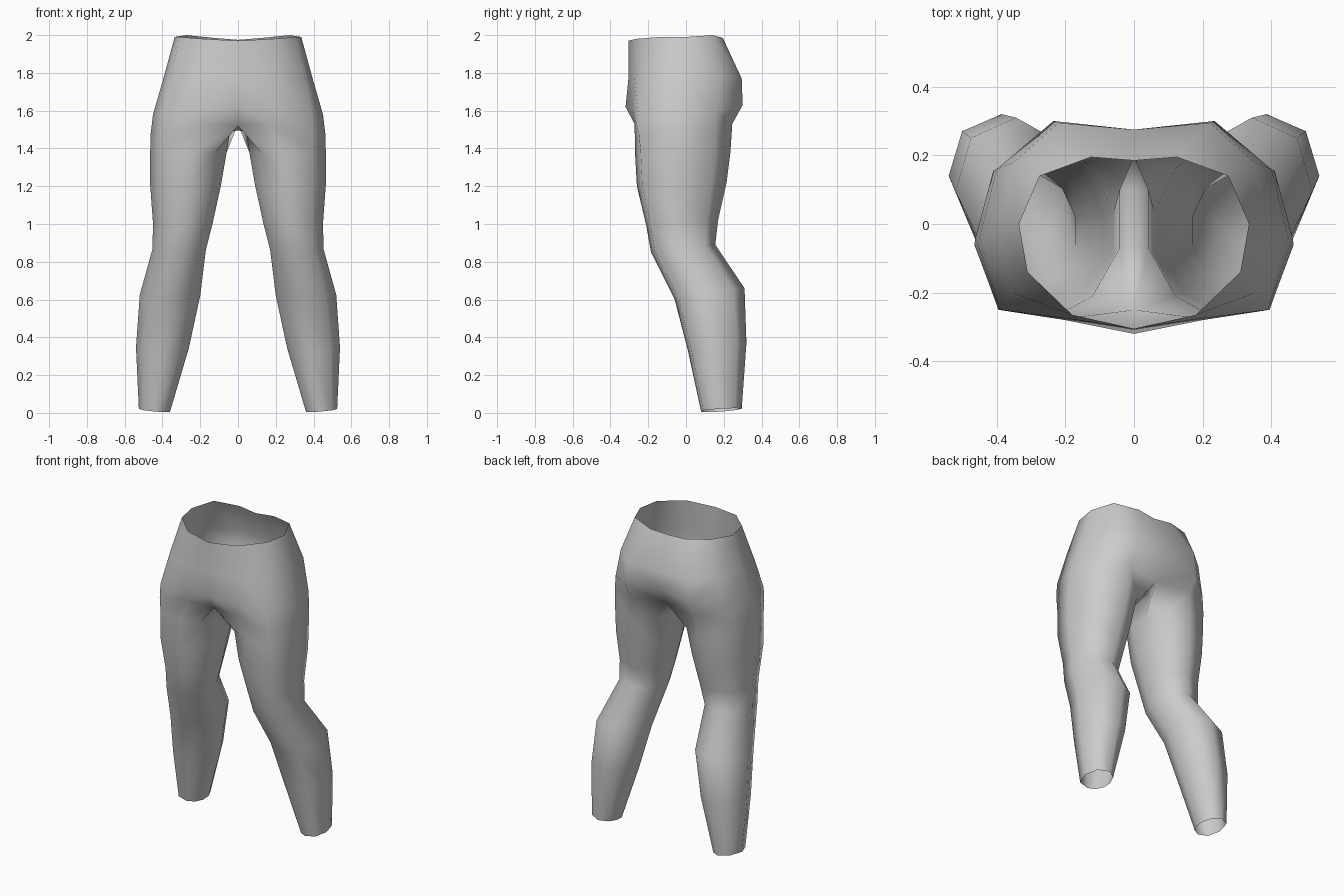
import bpy
import bmesh

cube = bpy.data.objects.get("Cube")
if cube:
    bpy.data.objects.remove(cube, do_unlink=True)

# Plain grey cloth
cloth = bpy.data.materials.new("grey cloth")
cloth.use_nodes = True
COLOUR = (0.6, 0.6, 0.6, 1)
cloth.diffuse_color = COLOUR
cloth.node_tree.nodes["Principled BSDF"].inputs["Base Color"].default_value = COLOUR

# Left half of the hips: rows from front centre, around the side, to back centre
HIP_ROWS = [
    [(0, -.305, 1.97), (.18, -.265, 1.98), (.31, -.14, 1.99), (.335, 0, 1.99),
     (.275, .14, 2.0), (.125, .195, 1.985), (0, .185, 1.975)],
    [(0, -.305, 1.77), (.2, -.275, 1.77), (.355, -.2, 1.77), (.395, -.02, 1.77),
     (.35, .18, 1.78), (.22, .295, 1.77), (0, .275, 1.77)],
    [(0, -.32, 1.62), (.2, -.28, 1.60), (.39, -.25, 1.57), (.45, -.04, 1.58),
     (.40, .16, 1.59), (.235, .30, 1.63), (0, .275, 1.65)],
    [(0, -.25, 1.52), (.17, -.272, 1.53), (.395, -.25, 1.48), (.462, -.04, 1.48),
     (.41, .155, 1.49), (.23, .245, 1.53), (0, .2, 1.53)],
]

# Leg cross-section in a unit box: u runs inner to outer, v front to back
SECTION = [(.15, .12), (.42, 0), (.83, .06), (1, .42), (.86, .84),
           (.45, 1), (.14, .85), (0, .6), (0, .35)]

# Leg rings: inner x, outer x, front y, front z, back y, back z, outer rise
LEG_RINGS = [
    (.06, .465, -.27, 1.38, .235, 1.38, 0),
    (.09, .465, -.26, 1.20, .215, 1.22, 0),
    (.135, .45, -.21, .99, .17, 1.02, 0),
    (.17, .453, -.185, .85, .155, .89, 0),
    (.20, .52, -.06, .60, .31, .66, 0),
    (.26, .54, .01, .33, .32, .37, 0),
    (.36, .525, .08, 0, .295, .015, .015),
]

bm = bmesh.new()


def add_row(points):
    return [bm.verts.new(p) for p in points]


def bridge(upper, lower, closed=False):
    n = len(upper)
    for i in range(n if closed else n - 1):
        j = (i + 1) % n
        bm.faces.new((upper[i], lower[i], lower[j], upper[j]))


# Hips
rows = [add_row(r) for r in HIP_ROWS]
for upper, lower in zip(rows, rows[1:]):
    bridge(upper, lower)

# Crotch strip between the legs
c1, c2 = add_row([(0, -.07, 1.495), (0, .1, 1.495)])
d2, d1 = add_row([(.042, .1, 1.49), (.042, -.07, 1.49)])
front, back = rows[-1][0], rows[-1][-1]
bm.faces.new((front, c1, d1))
bm.faces.new((c1, c2, d2, d1))
bm.faces.new((c2, back, d2))

# Leg, open at the ankle
ring = rows[-1] + [d2, d1]
for xi, xo, yf, zf, yb, zb, rise in LEG_RINGS:
    lower = add_row([(xi + (xo - xi) * u, yf + (yb - yf) * v,
                      zf + (zb - zf) * v + rise * u) for u, v in SECTION])
    bridge(ring, lower, closed=True)
    ring = lower

for f in bm.faces:
    f.smooth = True

mesh = bpy.data.meshes.new("trousers")
bm.to_mesh(mesh)
bm.free()
mesh.materials.append(cloth)
trousers = bpy.data.objects.new("trousers", mesh)
bpy.context.collection.objects.link(trousers)

# Right half
mirror = trousers.modifiers.new("mirror", 'MIRROR')
mirror.use_axis[0] = True
mirror.use_clip = True
mirror.merge_threshold = 0.001
